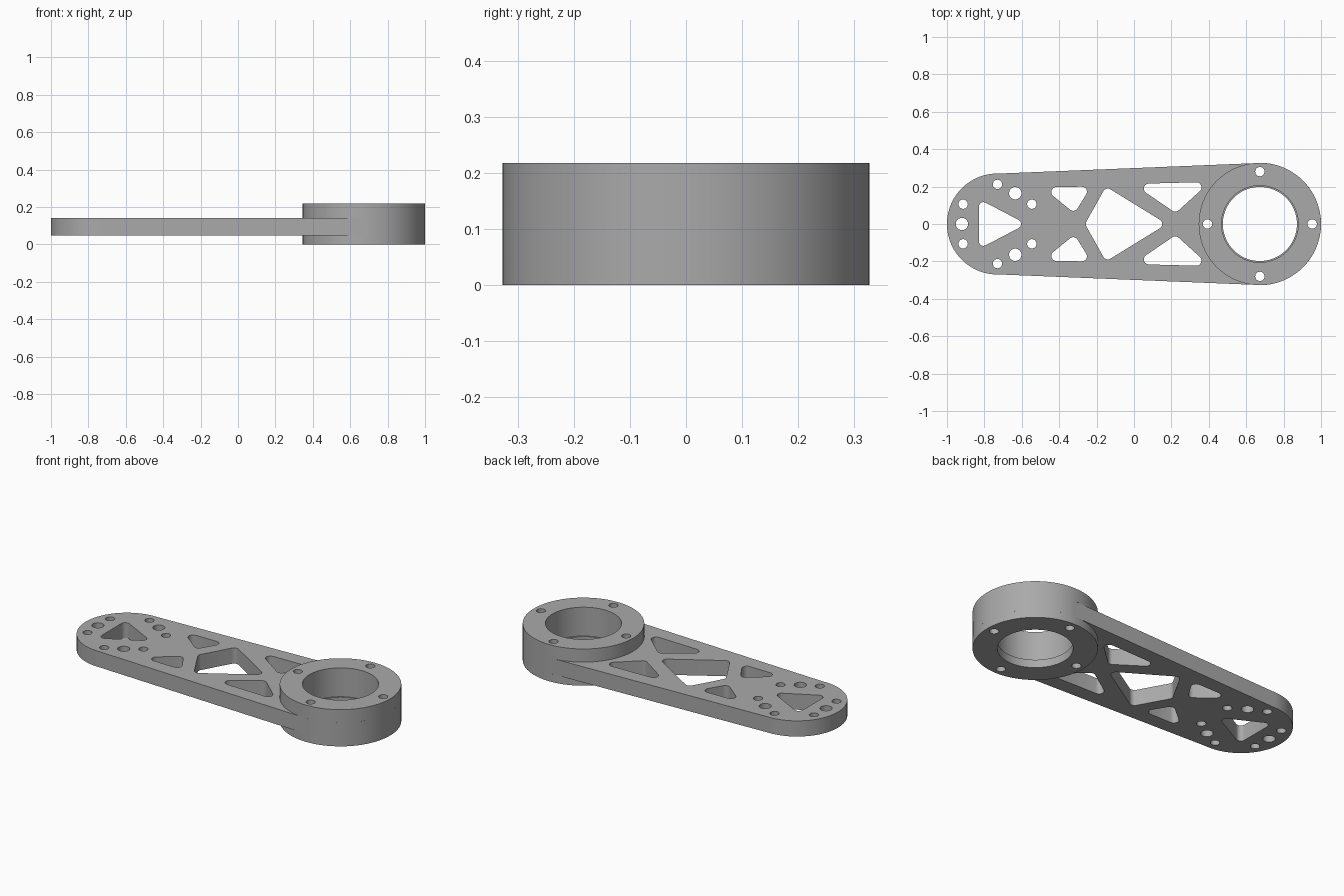
import bpy, bmesh
from math import sin, cos, pi, radians, acos, tan
from mathutils import Vector

cube = bpy.data.objects.get("Cube")
if cube:
    bpy.data.objects.remove(cube, do_unlink=True)

grey = bpy.data.materials.new("machined grey")
grey.use_nodes = True
colour = (0.4, 0.4, 0.4, 1)
grey.diffuse_color = colour
grey.node_tree.nodes["Principled BSDF"].inputs["Base Color"].default_value = colour

HUB, HUB_R = Vector((0.673, 0)), 0.327
TIP, TIP_R = Vector((-0.73, 0)), 0.27
Z_LOW, Z_PLATE, Z_TOP = 0.047, 0.14, 0.218


def arc(c, r, a0, a1, n):
    return [Vector((c[0] + r * cos(a0 + (a1 - a0) * i / n),
                    c[1] + r * sin(a0 + (a1 - a0) * i / n))) for i in range(n + 1)]


def circle(c, r, n=32):
    return arc(c, r, 0, 2 * pi, n)[:-1]


def polar(c, r, degrees):
    return Vector((c[0] + r * cos(radians(degrees)), c[1] + r * sin(radians(degrees))))


def rounded(corners, r=0.027, n=6):
    """Polygon whose corners are replaced by tangent arcs."""
    pts = [Vector(p) for p in corners]
    out = []
    for i, p in enumerate(pts):
        a = (pts[i - 1] - p).normalized()
        b = (pts[(i + 1) % len(pts)] - p).normalized()
        half = a.angle(b) / 2
        centre = p + (a + b).normalized() * (r / sin(half))
        start = p + a * (r / tan(half)) - centre
        end = p + b * (r / tan(half)) - centre
        sweep = start.angle_signed(end)  # clockwise positive
        for k in range(n + 1):
            t = -sweep * k / n
            out.append(centre + Vector((start.x * cos(t) - start.y * sin(t),
                                        start.x * sin(t) + start.y * cos(t))))
    return out


def flipped(pts):
    return [(x, -y) for x, y in pts]


def slab(name, loops, z0, z1):
    """Outline with holes, filled and extruded from z0 to z1."""
    curve = bpy.data.curves.new(name, "CURVE")
    curve.dimensions = "2D"
    curve.fill_mode = "BOTH"
    curve.extrude = (z1 - z0) / 2
    for loop in loops:
        spline = curve.splines.new("POLY")
        spline.points.add(len(loop) - 1)
        for point, p in zip(spline.points, loop):
            point.co = (p[0], p[1], 0, 1)
        spline.use_cyclic_u = True
    ob = bpy.data.objects.new(name, curve)
    bpy.context.collection.objects.link(ob)
    bpy.ops.object.select_all(action="DESELECT")
    ob.select_set(True)
    bpy.context.view_layer.objects.active = ob
    bpy.ops.object.convert(target="MESH")
    ob = bpy.context.view_layer.objects.active
    bm = bmesh.new()
    bm.from_mesh(ob.data)
    bmesh.ops.remove_doubles(bm, verts=bm.verts, dist=1e-5)
    bmesh.ops.translate(bm, verts=bm.verts, vec=(0, 0, (z0 + z1) / 2))
    bmesh.ops.recalc_face_normals(bm, faces=bm.faces)
    bm.to_mesh(ob.data)
    bm.free()
    ob.data.materials.clear()
    ob.data.materials.append(grey)
    bpy.ops.object.shade_smooth_by_angle(angle=radians(30))
    return ob


# Bolt holes shared by the plate and both collars
hub_bolts = [circle(polar(HUB, 0.28, a), 0.025, 24) for a in range(0, 360, 90)]

# Tapered arm outline: two end arcs joined by their tangents
t = acos((TIP_R - HUB_R) / (HUB.x - TIP.x))
outline = (arc(HUB, HUB_R, -(pi - t), pi - t, 72)
           + arc(TIP, TIP_R, pi - t, pi + t, 56))

# Lightening pockets, mirrored front to back
rear_pocket = rounded([(-0.49, 0.197), (-0.318, 0.057), (-0.23, 0.2)])
hub_pocket = rounded([(-0.005, 0.214), (0.223, 0.059), (0.406, 0.225)])
kite = rounded([(-0.262, 0), (-0.15, -0.2), (0.175, 0), (-0.15, 0.2)])
tip_pocket = rounded([(-0.83, 0.133), (-0.83, -0.133), (-0.575, 0)], 0.025)
pockets = [rear_pocket, flipped(rear_pocket), hub_pocket, flipped(hub_pocket),
           kite, tip_pocket]

# Mounting holes around the tip
tip_holes = [circle(polar(TIP, 0.212, a), 0.025, 24) for a in range(30, 360, 60)
             ]
tip_holes += [circle(polar(TIP, 0.19, a), 0.033, 24) for a in (60, 180, 300)]

slab("arm_plate", [outline, circle(HUB, 0.205, 72)] + pockets + tip_holes + hub_bolts,
     Z_LOW, Z_PLATE)
slab("upper_collar", [circle(HUB, HUB_R, 96), circle(HUB, 0.205, 72)] + hub_bolts,
     Z_PLATE, Z_TOP)
# Lower collar has a narrower bore that leaves a seating lip
slab("lower_collar", [circle(HUB, HUB_R, 96), circle(HUB, 0.198, 72)] + hub_bolts,
     0, Z_LOW)
